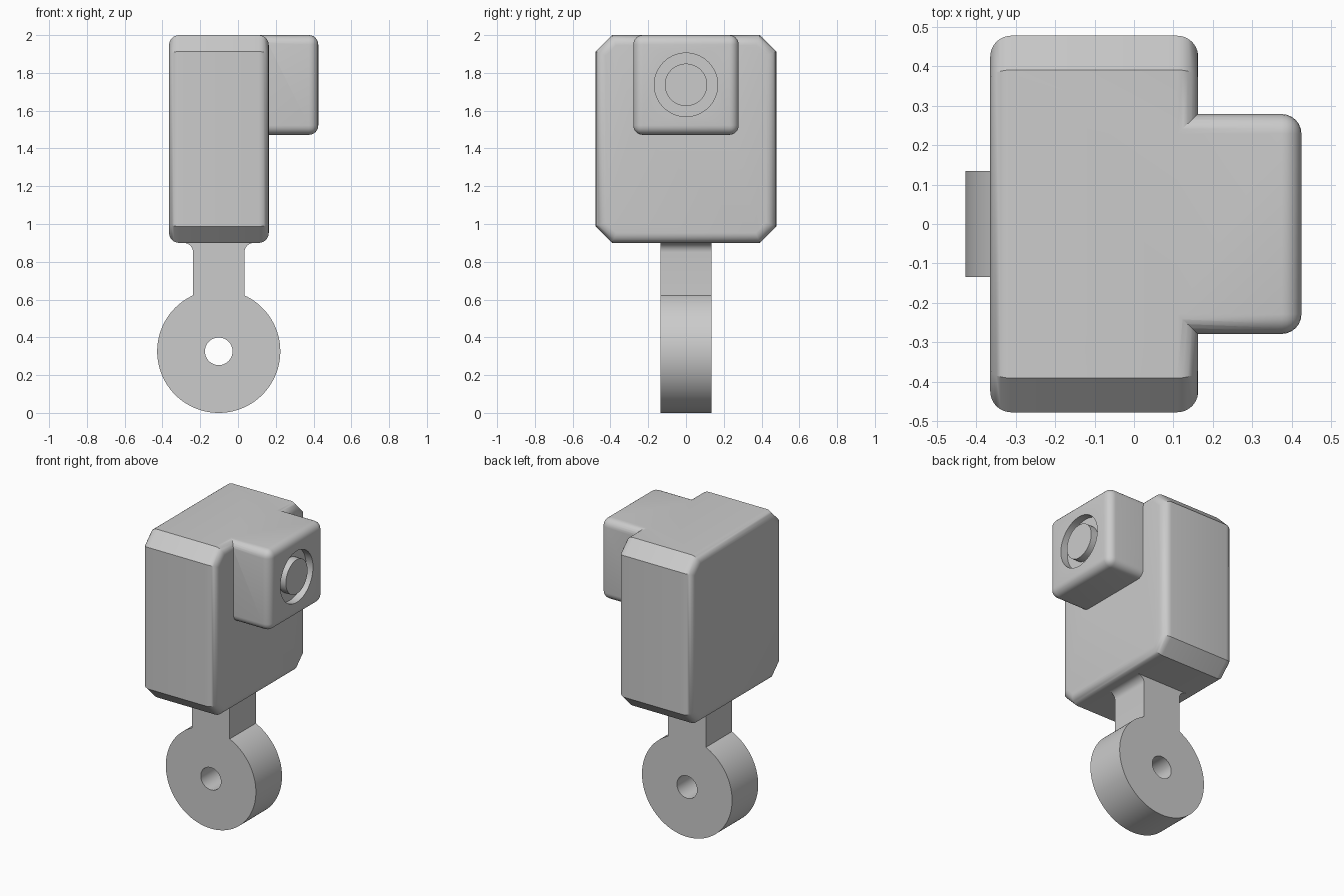
import bpy, bmesh, math
from math import sin, cos, pi
from mathutils import Matrix

cube = bpy.data.objects.get("Cube")
if cube:
    bpy.data.objects.remove(cube, do_unlink=True)

grey = bpy.data.materials.new("plain grey")
grey.use_nodes = True
colour = (0.6, 0.6, 0.6, 1)
grey.diffuse_color = colour
grey.node_tree.nodes["Principled BSDF"].inputs["Base Color"].default_value = colour


def make_object(name, bm):
    bmesh.ops.recalc_face_normals(bm, faces=bm.faces)
    mesh = bpy.data.meshes.new(name)
    bm.to_mesh(mesh)
    bm.free()
    mesh.materials.append(grey)
    obj = bpy.data.objects.new(name, mesh)
    bpy.context.collection.objects.link(obj)
    return obj


def prism(points, offset):
    """Closed outline extruded along an offset vector."""
    bm = bmesh.new()
    face = bm.faces.new([bm.verts.new(p) for p in points])
    moved = bmesh.ops.extrude_face_region(bm, geom=[face])["geom"]
    bmesh.ops.translate(bm, vec=offset, verts=[v for v in moved if isinstance(v, bmesh.types.BMVert)])
    return bm


def cylinder(name, radius, depth, centre, axis):
    bm = bmesh.new()
    bmesh.ops.create_cone(bm, cap_ends=True, segments=64, radius1=radius, radius2=radius, depth=depth,
                          matrix=Matrix.Translation(centre) @ Matrix.Rotation(pi / 2, 4, axis))
    return make_object(name, bm)


def round_edges(bm, edges, radius):
    bmesh.ops.bevel(bm, geom=edges, offset=radius, offset_type='OFFSET', segments=6,
                    profile=0.5, affect='EDGES', clamp_overlap=True)


def combine(target, tool, operation):
    mod = target.modifiers.new("combine", 'BOOLEAN')
    mod.operation, mod.solver, mod.object = operation, 'EXACT', tool
    bpy.context.view_layer.objects.active = target
    bpy.ops.object.modifier_apply(modifier=mod.name)
    bpy.data.objects.remove(tool, do_unlink=True)


# Camera body: octagonal outline, rounded around both side faces
left, right, half, low, high, cut = -0.365, 0.163, 0.478, 0.9, 2.0, 0.087
outline = [(-half + cut, low), (half - cut, low), (half, low + cut), (half, high - cut),
           (half - cut, high), (-half + cut, high), (-half, high - cut), (-half, low + cut)]
bm = prism([(left, y, z) for y, z in outline], (right - left, 0, 0))
round_edges(bm, [e for e in bm.edges if abs(e.verts[0].co.x - e.verts[1].co.x) < 0.01], 0.053)
body = make_object("camera_body", bm)

# Lens housing: rounded block flush with the top of the body
bm = prism([(-0.1, y, z) for y, z in ((-0.279, 1.472), (0.279, 1.472), (0.279, 2), (-0.279, 2))],
           (0.525, 0, 0))
round_edges(bm, [e for e in bm.edges if max(v.co.x for v in e.verts) > 0], 0.05)
housing = make_object("lens_housing", bm)
combine(body, housing, 'UNION')

# Ring groove around the lens
groove = cylinder("groove_cutter", 0.168, 0.1, (0.425, 0, 1.737), 'Y')
core = cylinder("groove_core", 0.112, 0.2, (0.425, 0, 1.737), 'Y')
combine(groove, core, 'DIFFERENCE')
combine(body, groove, 'DIFFERENCE')

# Mount: round eye with a neck that flares into the body
cx, radius, neck, flare, thick = -0.102, 0.326, 0.136, 0.05, 0.135
start = math.asin(neck / radius)
profile = []
for i in range(97):
    a = start + (2 * pi - 2 * start) * i / 96
    profile.append((cx + radius * sin(a), radius + radius * cos(a)))
flare_arc = [(neck + flare - flare * cos(t * pi / 16), low - flare + flare * sin(t * pi / 16))
             for t in range(9)]
flare_arc.append((neck + flare, low + 0.05))
profile += [(cx - x, z) for x, z in flare_arc]
profile += [(cx + x, z) for x, z in reversed(flare_arc)]
mount = make_object("mount_eye", prism([(x, -thick, z) for x, z in profile], (0, 2 * thick, 0)))
hole = cylinder("hole_cutter", 0.073, 1, (cx, 0, radius), 'X')
combine(mount, hole, 'DIFFERENCE')

# Smooth rounded surfaces, crisp edges
for obj in (body, mount):
    bpy.ops.object.select_all(action='DESELECT')
    obj.select_set(True)
    bpy.context.view_layer.objects.active = obj
    bpy.ops.object.shade_smooth_by_angle(angle=math.radians(30))
